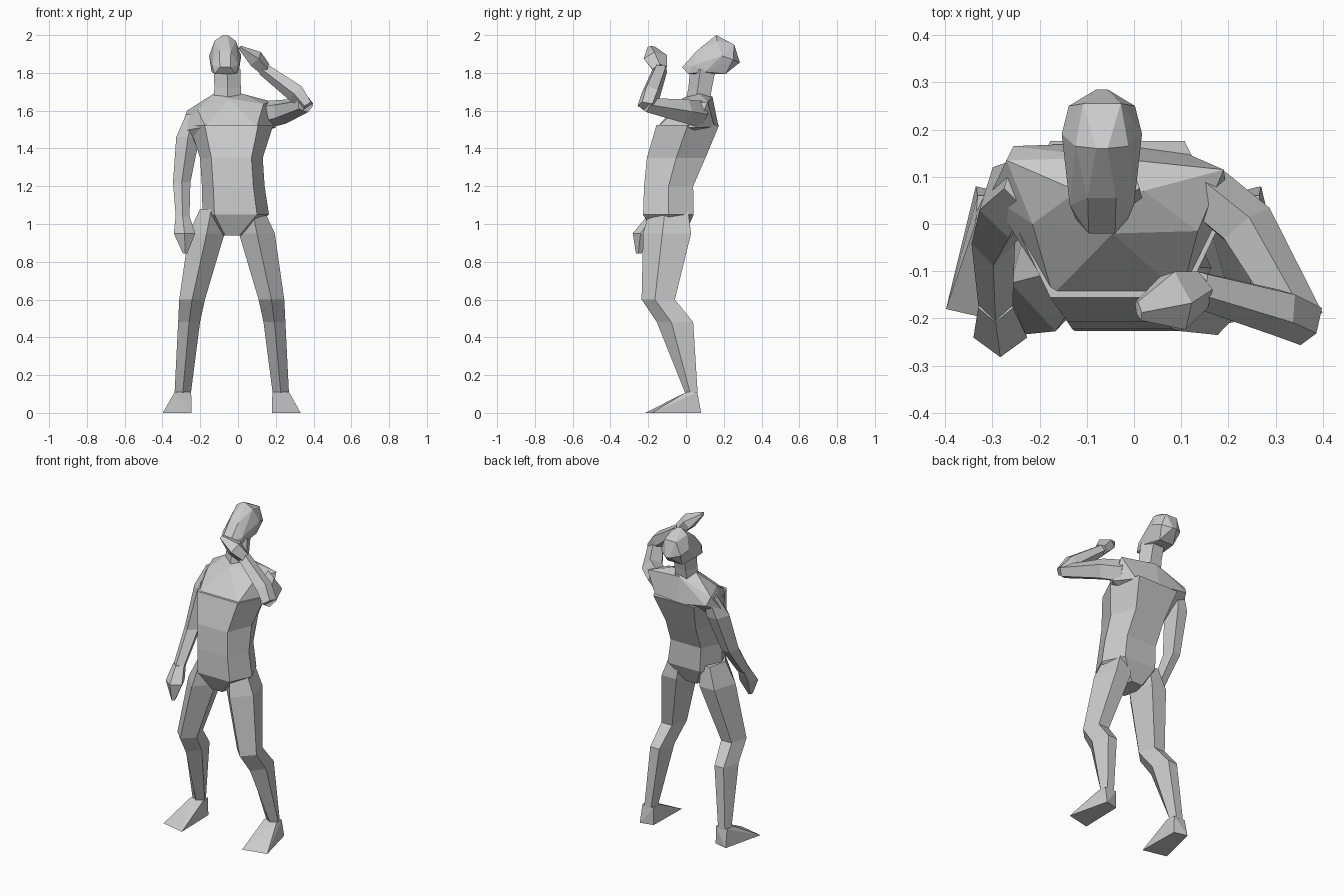
import bpy
import bmesh
from mathutils import Vector

if "Cube" in bpy.data.objects:
    bpy.data.objects.remove(bpy.data.objects["Cube"], do_unlink=True)

MID = -0.033          # the plane the legs mirror across
HEX = [(1, 0), (.64, 1), (-.64, 1), (-1, 0), (-.64, -1), (.64, -1)]
PENT = [(1, -.2), (.55, 1), (-.55, 1), (-1, -.2), (0, -1)]

grey = bpy.data.materials.new("plain grey")
grey.use_nodes = True
grey.diffuse_color = (.6, .6, .6, 1)
grey.node_tree.nodes["Principled BSDF"].inputs["Base Color"].default_value = (.6, .6, .6, 1)


def finish(name, bm):
    bmesh.ops.recalc_face_normals(bm, faces=bm.faces)
    mesh = bpy.data.meshes.new(name)
    bm.to_mesh(mesh)
    bm.free()
    mesh.materials.append(grey)
    obj = bpy.data.objects.new(name, mesh)
    bpy.context.collection.objects.link(obj)
    return obj


def loft(name, sections, outline=PENT, follow=False):
    """Skin sections (x, y, z, half width, half depth); level, or square to the path."""
    bm = bmesh.new()
    centres = [Vector(s[:3]) for s in sections]
    rings = []
    for i, (c, s) in enumerate(zip(centres, sections)):
        across, deep = Vector((1, 0, 0)), Vector((0, 1, 0))
        if follow:
            path = centres[min(i + 1, len(centres) - 1)] - centres[max(i - 1, 0)]
            deep = path.cross(Vector((0, 0, 1))).normalized()
            across = deep.cross(path).normalized()
        rings.append([bm.verts.new(c + across * u * s[3] + deep * v * s[4])
                      for u, v in outline])
    n = len(outline)
    for low, high in zip(rings, rings[1:]):
        for k in range(n):
            j = (k + 1) % n
            bm.faces.new((low[k], low[j], high[j], high[k]))
    bm.faces.new(rings[0][::-1])
    bm.faces.new(rings[-1])
    return finish(name, bm)


def hull(name, points):
    bm = bmesh.new()
    for p in points:
        bm.verts.new(p)
    result = bmesh.ops.convex_hull(bm, input=bm.verts)
    spare = [v for v in result["geom_interior"] if isinstance(v, bmesh.types.BMVert)]
    bmesh.ops.delete(bm, geom=spare, context="VERTS")
    return finish(name, bm)


def merge(base, parts):
    """Union the parts into the base as one skin."""
    bpy.context.view_layer.objects.active = base
    for part in parts:
        union = base.modifiers.new("union", "BOOLEAN")
        union.operation = "UNION"
        union.solver = "EXACT"
        union.object = part
        bpy.ops.object.modifier_apply(modifier=union.name)
        bpy.data.objects.remove(part, do_unlink=True)


# Torso, from crotch to chest
body = loft("body", [
    (-.03, -.09, .94, .06, .08),
    (-.012, -.093, 1.05, .176, .134),
    (-.025, -.092, 1.2, .166, .13),
    (-.035, -.052, 1.35, .166, .155),
    (-.035, .01, 1.525, .222, .166)], HEX)

# Shoulders: chest line, collar, shoulder tips, neck base, upper back
shoulders = hull("shoulders", [
    (-.172, -.15, 1.515), (-.045, -.15, 1.515), (.1, -.15, 1.515),
    (-.215, 0, 1.605), (-.045, -.02, 1.665), (.135, -.015, 1.635),
    (-.27, .135, 1.6), (-.305, .06, 1.49), (.19, .115, 1.645), (.2, .05, 1.51),
    (-.12, .07, 1.695), (.02, .07, 1.69), (-.05, .14, 1.675),
    (-.255, .165, 1.55), (-.05, .172, 1.515), (.11, .15, 1.515), (-.2, 0, 1.39)])

neck = loft("neck", [
    (-.055, .06, 1.64, .075, .065),
    (-.055, .075, 1.72, .07, .062),
    (-.058, .09, 1.82, .07, .068)])

# Head tipped back: profile points (y, z, half width) mirrored about its centre
head_profile = [
    (-.02, 1.83, .028), (.01, 1.795, .055), (.04, 1.84, .068), (.055, 1.915, .03),
    (.16, 2, .012), (.165, 1.97, .056), (.255, 1.95, .04), (.285, 1.855, .012),
    (.25, 1.87, .07), (.21, 1.795, .05), (.1, 1.805, .072), (.19, 1.89, .085)]
head = hull("head", [(-.068 + side * w, y, z) for y, z, w in head_profile for side in (-1, 1)])

# Legs and feet
leg_path = [
    (.108, -.09, 1.08, .06, .1),
    (.133, -.1, .95, .095, .127),
    (.21, -.147, .6, .068, .088),
    (.226, -.058, .48, .058, .096),
    (.26, .03, .1, .043, .032)]
foot_points = [
    (.365, -.18, 0), (.212, -.215, 0), (.302, .08, 0), (.218, .06, 0),
    (.303, 0, .11), (.215, 0, .11), (.298, .06, .11), (.22, .06, .11)]
legs = []
for label, side in (("right", -1), ("left", 1)):
    legs.append(loft(label + "_leg", [(MID + side * x, *rest) for x, *rest in leg_path]))
    hull(label + "_foot", [(MID + side * x, y, z) for x, y, z in foot_points])

# Right arm, hanging with the forearm slightly forward
right_arm = loft("right_arm", [
    (-.235, .085, 1.58, .04, .05),
    (-.265, .045, 1.46, .062, .075),
    (-.298, -.03, 1.22, .046, .058),
    (-.293, -.17, 1.03, .036, .042)])
loft("right_hand", [
    (-.293, -.17, 1.04, .037, .038),
    (-.283, -.23, .95, .057, .052),
    (-.28, -.25, .845, .012, .015)])

# Left arm, raised so the hand shades the brow
left_upper_arm = loft("left_upper_arm", [
    (.15, .075, 1.58, .072, .055),
    (.24, 0, 1.595, .064, .058),
    (.36, -.21, 1.63, .038, .045)], follow=True)
left_forearm = loft("left_forearm", [
    (.37, -.215, 1.625, .03, .045),
    (.31, -.19, 1.69, .05, .048),
    (.135, -.14, 1.82, .034, .038)], follow=True)
loft("left_hand", [
    (.14, -.142, 1.82, .036, .039),
    (.09, -.165, 1.875, .046, .062),
    (.01, -.185, 1.935, .01, .02)], follow=True)

merge(body, [shoulders, neck, head, *legs, right_arm, left_upper_arm, left_forearm])
